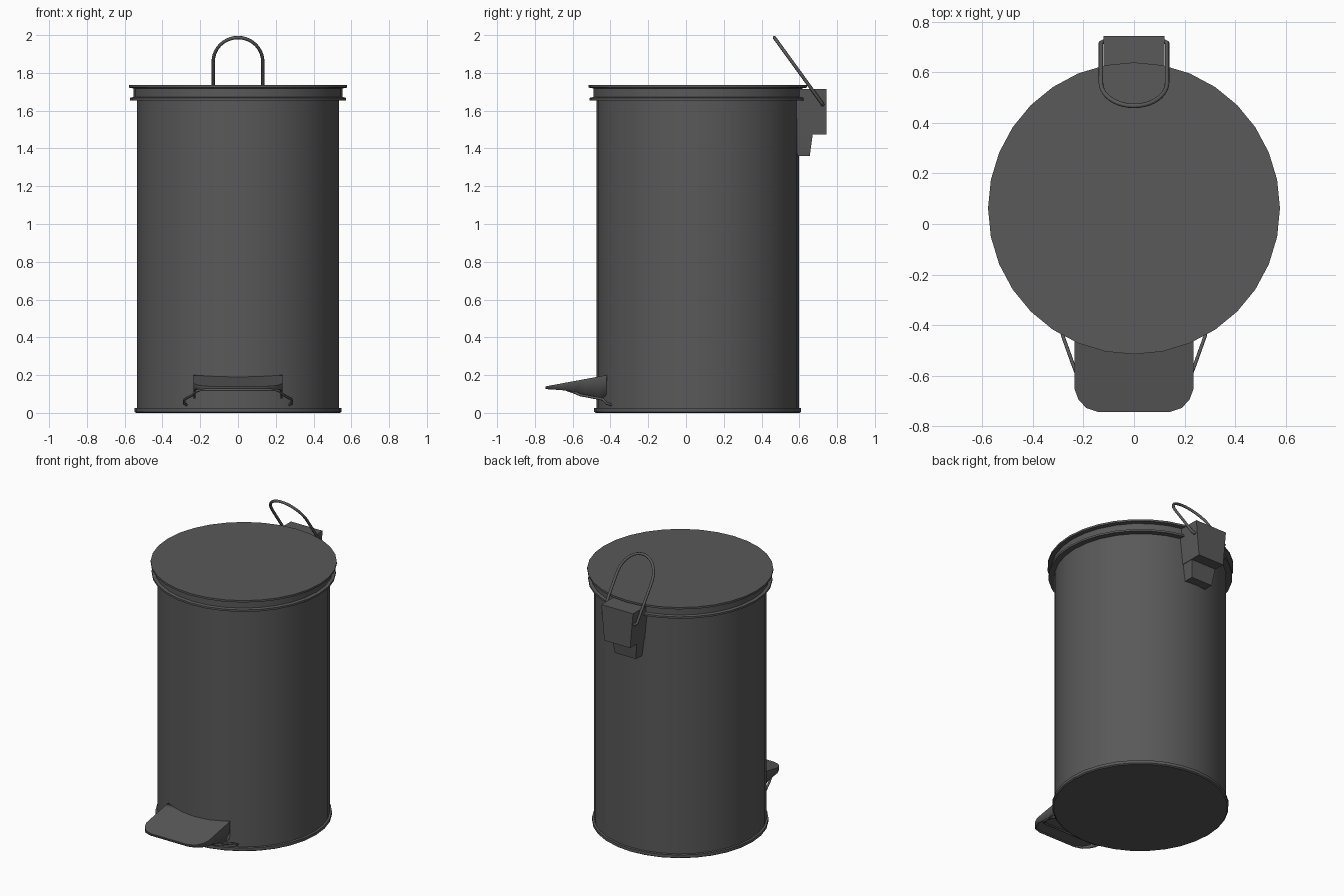
import bpy, bmesh, math
from mathutils import Vector

if "Cube" in bpy.data.objects:
    bpy.data.objects.remove(bpy.data.objects["Cube"])

CY = 0.062      # centre of the bin in y
SIDES = 32

dark = bpy.data.materials.new("dark_grey")
dark.diffuse_color = (0.1, 0.1, 0.1, 1)
dark.use_nodes = True
dark.node_tree.nodes["Principled BSDF"].inputs["Base Color"].default_value = dark.diffuse_color


def finish(name, bm, smooth=None):
    bmesh.ops.recalc_face_normals(bm, faces=bm.faces)
    me = bpy.data.meshes.new(name)
    bm.to_mesh(me)
    bm.free()
    ob = bpy.data.objects.new(name, me)
    bpy.context.collection.objects.link(ob)
    me.materials.append(dark)
    if smooth:
        bpy.ops.object.select_all(action='DESELECT')
        ob.select_set(True)
        bpy.context.view_layer.objects.active = ob
        bpy.ops.object.shade_smooth_by_angle(angle=math.radians(smooth))
    return ob


def bridge(bm, rings, caps=True):
    for a, b in zip(rings, rings[1:]):
        n = len(a)
        for i in range(n):
            bm.faces.new((a[i], a[(i + 1) % n], b[(i + 1) % n], b[i]))
    if caps:
        bm.faces.new(rings[0])
        bm.faces.new(rings[-1])


def lathe(name, profile):
    bm = bmesh.new()
    angs = [math.tau * i / SIDES for i in range(SIDES)]
    bridge(bm, [[bm.verts.new((r * math.cos(a), CY + r * math.sin(a), z)) for a in angs]
                for r, z in profile])
    return finish(name, bm, 30)


def block(name, layers):
    # layers: (half width, front y, back y, z)
    bm = bmesh.new()
    bridge(bm, [[bm.verts.new(p) for p in ((-w, y0, z), (w, y0, z), (w, y1, z), (-w, y1, z))]
                for w, y0, y1, z in layers])
    return finish(name, bm)


def rod(name, pts, r, n=8):
    pts = [Vector(p) for p in pts]
    bm = bmesh.new()
    rings, u = [], None
    for i, p in enumerate(pts):
        t = (pts[min(i + 1, len(pts) - 1)] - pts[max(i - 1, 0)]).normalized()
        u = t.orthogonal() if u is None else u - t * u.dot(t)
        u.normalize()
        v = t.cross(u)
        rings.append([bm.verts.new(p + r * (math.cos(math.tau * k / n) * u +
                                            math.sin(math.tau * k / n) * v)) for k in range(n)])
    bridge(bm, rings)
    return finish(name, bm, 50)


def mirrored(half):
    return half + [(-x, y, z) for x, y, z in reversed(half) if abs(x) > 1e-6]


# Body, base rim and lid
lathe("body", [(0.535, 0.015), (0.535, 1.69)])
lathe("base_rim", [(0.54, 0.0), (0.548, 0.006), (0.548, 0.025), (0.535, 0.027)])
lathe("lid", [(0.533, 1.655), (0.572, 1.655), (0.572, 1.668), (0.553, 1.672),
              (0.553, 1.718), (0.578, 1.722), (0.578, 1.735)])

# Hinge housing at the back
block("hinge_housing", [(0.098, 0.58, 0.745, 1.475), (0.12, 0.58, 0.745, 1.715)])
block("hinge_bracket", [(0.08, 0.57, 0.655, 1.36), (0.095, 0.57, 0.672, 1.48)])

# Carrying handle: tilted arch
half = [(0.10, 0.722, 1.64), (0.118, 0.724, 1.632), (0.131, 0.718, 1.642)]
for i in range(11):
    a = math.pi / 2 * i / 10
    z = 1.86 + 0.127 * math.sin(a)
    half.append((0.131 * math.cos(a), 0.718 - (z - 1.642) * 0.725, z))
half[-1] = (0.0, half[-1][1], half[-1][2])
rod("carrying_handle", mirrored(half), 0.009)


# Pedal: sloping plate with a side skirt, open below and at the back
def top_z(y):
    return 0.14 + (y + 0.745) * 0.185


side = [(0.235, -0.42, 0.10), (0.235, -0.435, 0.08), (0.235, -0.465, 0.075),
        (0.235, -0.53, 0.095), (0.235, -0.60, 0.113), (0.235, -0.655, 0.12),
        (0.22, -0.695, 0.123), (0.19, -0.728, 0.125), (0.14, -0.745, 0.126)]
outline = mirrored(side)
bm = bmesh.new()
top = [bm.verts.new((x, y, top_z(y))) for x, y, z in outline]
low = [bm.verts.new(p) for p in outline]
bm.faces.new(top)
for i in range(len(top) - 1):
    bm.faces.new((top[i], top[i + 1], low[i + 1], low[i]))
pedal = finish("pedal", bm, 35)
if pedal.data.polygons[0].normal.z < 0:
    pedal.data.flip_normals()
shell = pedal.modifiers.new("thickness", 'SOLIDIFY')
shell.thickness = 0.01
shell.offset = -1

# Wire lever under the pedal
rod("pedal_lever", mirrored([(0.27, -0.39, 0.042), (0.285, -0.42, 0.05), (0.283, -0.44, 0.072),
                             (0.24, -0.56, 0.095), (0.225, -0.60, 0.112),
                             (0.20, -0.63, 0.122)]), 0.007)
